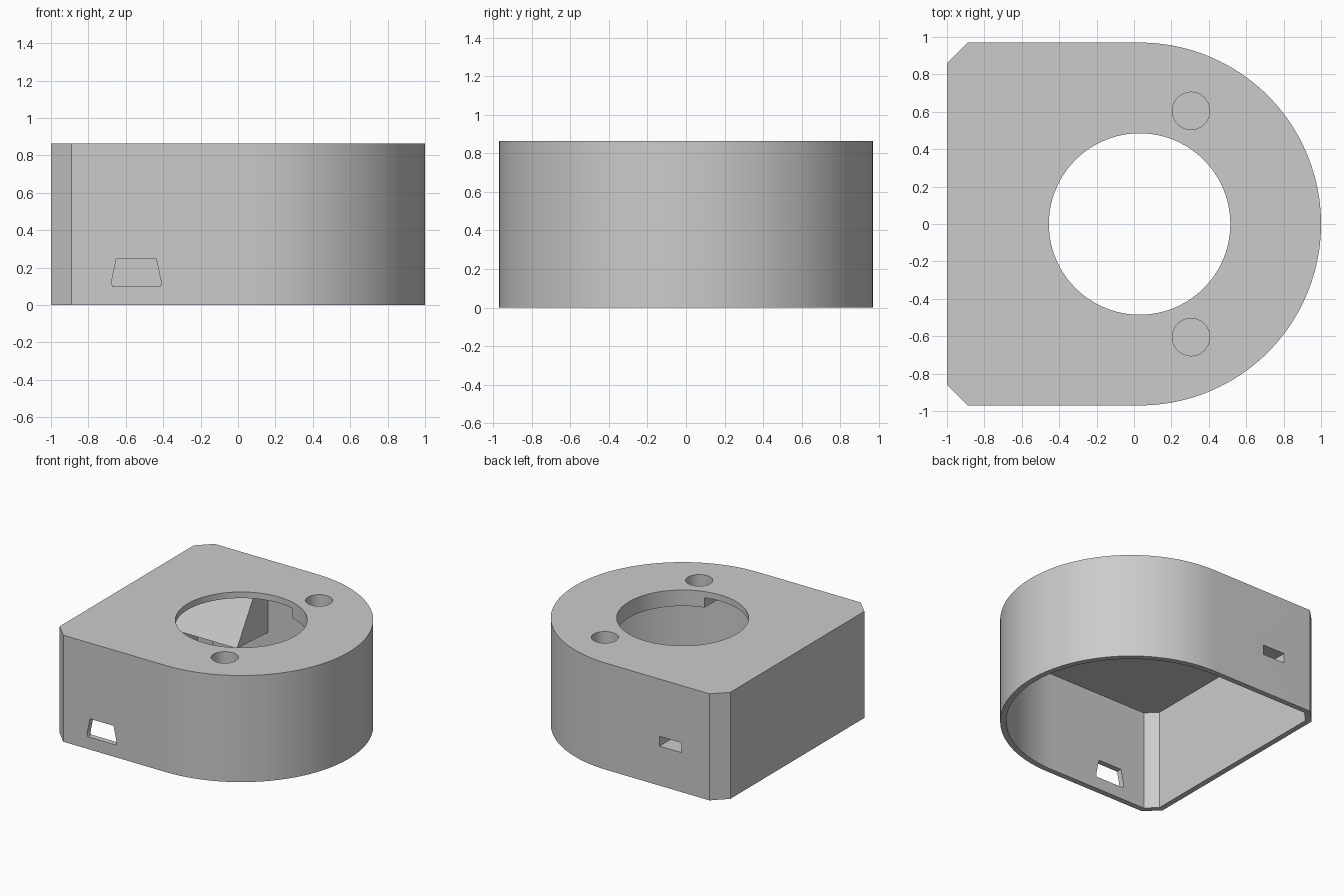
import bpy, bmesh, math
from mathutils import Matrix

cube = bpy.data.objects.get("Cube")
if cube:
    bpy.data.objects.remove(cube, do_unlink=True)

HEIGHT, RADIUS, CENTRE = 0.865, 0.97, 0.03
WALL, ROOF = 0.045, 0.05

grey = bpy.data.materials.new("plain grey")
grey.use_nodes = True
grey.diffuse_color = (0.6, 0.6, 0.6, 1)
grey.node_tree.nodes["Principled BSDF"].inputs["Base Color"].default_value = grey.diffuse_color


def prism(name, points, low, high, turn=None):
    """Extrude a flat outline from low to high, then turn it if asked."""
    bm = bmesh.new()
    face = bm.faces.new([bm.verts.new((x, y, low)) for x, y in points])
    top = bmesh.ops.extrude_face_region(bm, geom=[face])["geom"]
    bmesh.ops.translate(bm, vec=(0, 0, high - low),
                        verts=[v for v in top if isinstance(v, bmesh.types.BMVert)])
    if turn:
        bm.transform(turn)
    bmesh.ops.recalc_face_normals(bm, faces=bm.faces)
    mesh = bpy.data.meshes.new(name)
    bm.to_mesh(mesh)
    bm.free()
    mesh.materials.append(grey)
    obj = bpy.data.objects.new(name, mesh)
    bpy.context.collection.objects.link(obj)
    return obj


def outline(inset):
    """D shape: round on the +x end, chamfered corners on the -x end."""
    r, left = RADIUS - inset, -1 + inset
    leg = 0.11 - inset * (2 - math.sqrt(2))
    steps = 96
    arc = [(CENTRE + r * math.cos(a), r * math.sin(a))
           for a in (math.pi * (i / steps - 0.5) for i in range(steps + 1))]
    return arc + [(left + leg, r), (left, r - leg), (left, leg - r), (left + leg, -r)]


def circle(x, y, r, sides):
    return [(x + r * math.cos(math.tau * i / sides), y + r * math.sin(math.tau * i / sides))
            for i in range(sides)]


def rectangle(x0, x1, y0, y1):
    return [(x0, y0), (x1, y0), (x1, y1), (x0, y1)]


def combine(target, other, operation):
    """Apply a boolean and remove the helper."""
    mod = target.modifiers.new("combine", "BOOLEAN")
    mod.operation, mod.object, mod.solver = operation, other, "EXACT"
    bpy.ops.object.select_all(action="DESELECT")
    bpy.context.view_layer.objects.active = target
    target.select_set(True)
    bpy.ops.object.modifier_apply(modifier=mod.name)
    bpy.data.objects.remove(other, do_unlink=True)


def inside(part):
    """Trim an inner part so that it ends within the wall."""
    combine(part, prism("trim", outline(0.02), 0, HEIGHT - 0.02), "INTERSECT")
    return part


# Turns mapping an outline to the xz plane (extruded along -y) and yz plane (along x)
TO_XZ = Matrix.Rotation(math.pi / 2, 4, "X")
TO_YZ = Matrix(((0, 0, 1, 0), (1, 0, 0, 0), (0, 1, 0, 0), (0, 0, 0, 1)))

# Open-bottomed shell
housing = prism("housing", outline(0), 0, HEIGHT)
combine(housing, prism("cavity", outline(WALL), -0.1, HEIGHT - ROOF), "DIFFERENCE")

# Thickened roof at the round end
combine(housing, inside(prism("roof_pad", rectangle(0.16, 1.1, -1.1, 1.1), 0.735, 1)), "UNION")

# Sloped pocket block on the back wall
slope = [(1.1, 0.29), (0.53, 0.32), (0.85, 0.83), (0.85, 1), (1.1, 1)]
combine(housing, inside(prism("pocket_block", slope, -1.1, -0.38, TO_YZ)), "UNION")

# Large round opening and two blind screw holes
combine(housing, prism("opening", circle(CENTRE, 0, 0.485, 96), 0.6, 1), "DIFFERENCE")
for side in (-1, 1):
    combine(housing, prism("screw_hole", circle(0.305, side * 0.605, 0.1, 48), 0.765, 1),
            "DIFFERENCE")

# Front connector port and back pocket slot
port = [(-0.67, 0.1), (-0.415, 0.1), (-0.41, 0.12), (-0.438, 0.25),
        (-0.65, 0.25), (-0.677, 0.12)]
combine(housing, prism("port", port, 0.8, 1.1, TO_XZ), "DIFFERENCE")
combine(housing, prism("slot", rectangle(-0.64, -0.44, 0.32, 0.4), -1.1, -0.74, TO_XZ),
        "DIFFERENCE")

bpy.ops.object.shade_smooth_by_angle(angle=math.radians(25))
